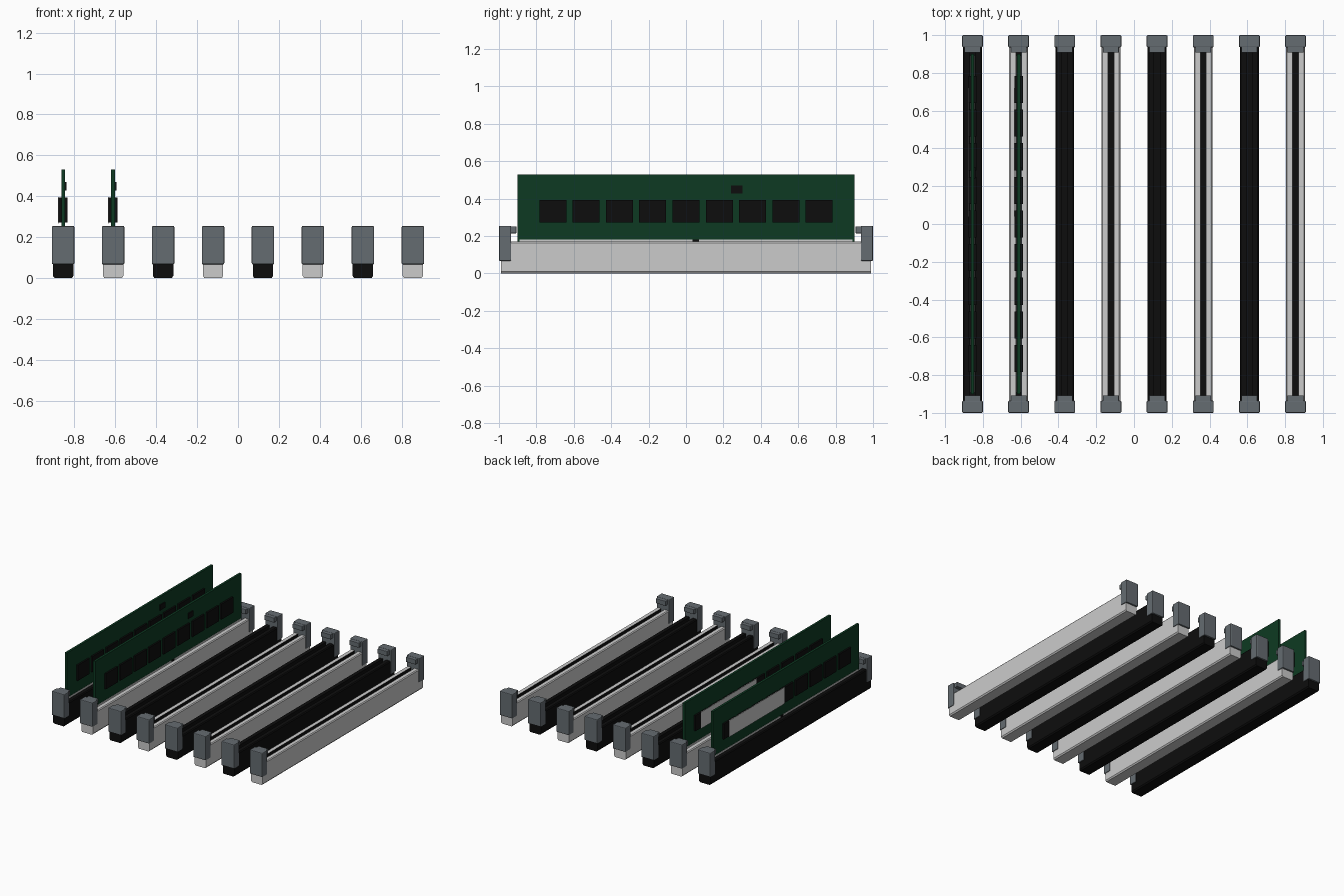
import bpy, bmesh
from mathutils import Vector

cube = bpy.data.objects.get("Cube")
if cube:
    bpy.data.objects.remove(cube, do_unlink=True)


def material(name, rgb):
    m = bpy.data.materials.new(name)
    m.use_nodes = True
    m.diffuse_color = (*rgb, 1)
    bsdf = m.node_tree.nodes["Principled BSDF"]
    bsdf.inputs["Base Color"].default_value = (*rgb, 1)
    bsdf.inputs["Roughness"].default_value = 0.6
    return m


black = material("black plastic", (0.004, 0.004, 0.004))
white = material("white plastic", (0.6, 0.6, 0.6))
grey = material("grey latch", (0.13, 0.15, 0.165))
green = material("board green", (0.004, 0.042, 0.016))


def finish(name, bm, mats):
    bmesh.ops.recalc_face_normals(bm, faces=bm.faces)
    me = bpy.data.meshes.new(name)
    bm.to_mesh(me)
    bm.free()
    for m in mats:
        me.materials.append(m)
    ob = bpy.data.objects.new(name, me)
    bpy.context.collection.objects.link(ob)
    return ob


def box(name, x, y, z, mat, bevel=0):
    """Box from (low, high) ranges on each axis."""
    bm = bmesh.new()
    bmesh.ops.create_cube(bm, size=1)
    for v in bm.verts:
        v.co = Vector([r[0] if c < 0 else r[1] for r, c in zip((x, y, z), v.co)])
    ob = finish(name, bm, [mat])
    if bevel:
        mod = ob.modifiers.new("bevel", "BEVEL")
        mod.width = bevel
        mod.segments = 2
    return ob


def slot_body(name, cx, mat):
    """Channel profile swept along y, with a dark groove down the middle."""
    half = [(0.015, 0.1), (0.015, 0.17), (0.044, 0.17), (0.05, 0.163),
            (0.05, 0.01), (0.042, 0)]
    profile = half + [(-x, z) for x, z in reversed(half)]
    bm = bmesh.new()
    face = bm.faces.new([bm.verts.new((cx + x, -0.988, z)) for x, z in profile])
    new = bmesh.ops.extrude_face_region(bm, geom=[face])["geom"]
    verts = [g for g in new if isinstance(g, bmesh.types.BMVert)]
    bmesh.ops.translate(bm, verts=verts, vec=(0, 1.976, 0))
    for f in bm.faces:
        c = f.calc_center_median()
        inside = abs(c.x - cx) < 0.016 and c.z > 0.09 and abs(c.y) < 0.9
        f.material_index = 1 if inside else 0
    return finish(name, bm, [mat, black])


def ends(lo, hi, side):
    return tuple(sorted((lo * side, hi * side)))


def latch(name, cx, side):
    box(name + "_post", (cx - 0.055, cx + 0.055), ends(0.935, 1, side),
        (0.067, 0.255), grey, 0.006)
    box(name + "_hook", (cx - 0.042, cx + 0.042), ends(0.907, 0.94, side),
        (0.215, 0.252), grey, 0.003)


def memory_board(name, cx):
    box(name + "_panel", (cx - 0.009, cx + 0.009), (-0.9, 0.9), (0.105, 0.53), green)
    # contact strips either side of the key notch
    for part, y in (("long", (-0.89, 0.035)), ("short", (0.07, 0.89))):
        box(f"{name}_{part}_contacts", (cx - 0.0115, cx + 0.0115), y, (0.12, 0.181), white)
    box(name + "_key", (cx - 0.0115, cx + 0.0115), (0.035, 0.07), (0.12, 0.181), black)
    # memory chips on both faces
    for i in range(9):
        y = (i - 4) * 0.178
        for label, s in (("left", 1), ("right", -1)):
            box(f"{name}_{label}_chip_{i + 1}", ends(cx * s + 0.008, cx * s + 0.022, s),
                (y - 0.072, y + 0.072), (0.272, 0.393), black)
    box(name + "_small_chip", (cx + 0.008, cx + 0.016), (0.24, 0.302), (0.428, 0.47), black)
    # paper sticker across the chips
    box(name + "_sticker", (cx - 0.025, cx - 0.0215), (0.04, 0.72), (0.268, 0.397), white)


# eight alternating slots with a latch at each end
for i in range(8):
    cx = (i - 3.5) * 0.2443
    slot_body(f"slot_{i + 1}", cx, white if i % 2 else black)
    for label, side in (("front", -1), ("back", 1)):
        latch(f"{label}_latch_{i + 1}", cx, side)
    if i < 2:
        memory_board(f"memory_board_{i + 1}", cx)
